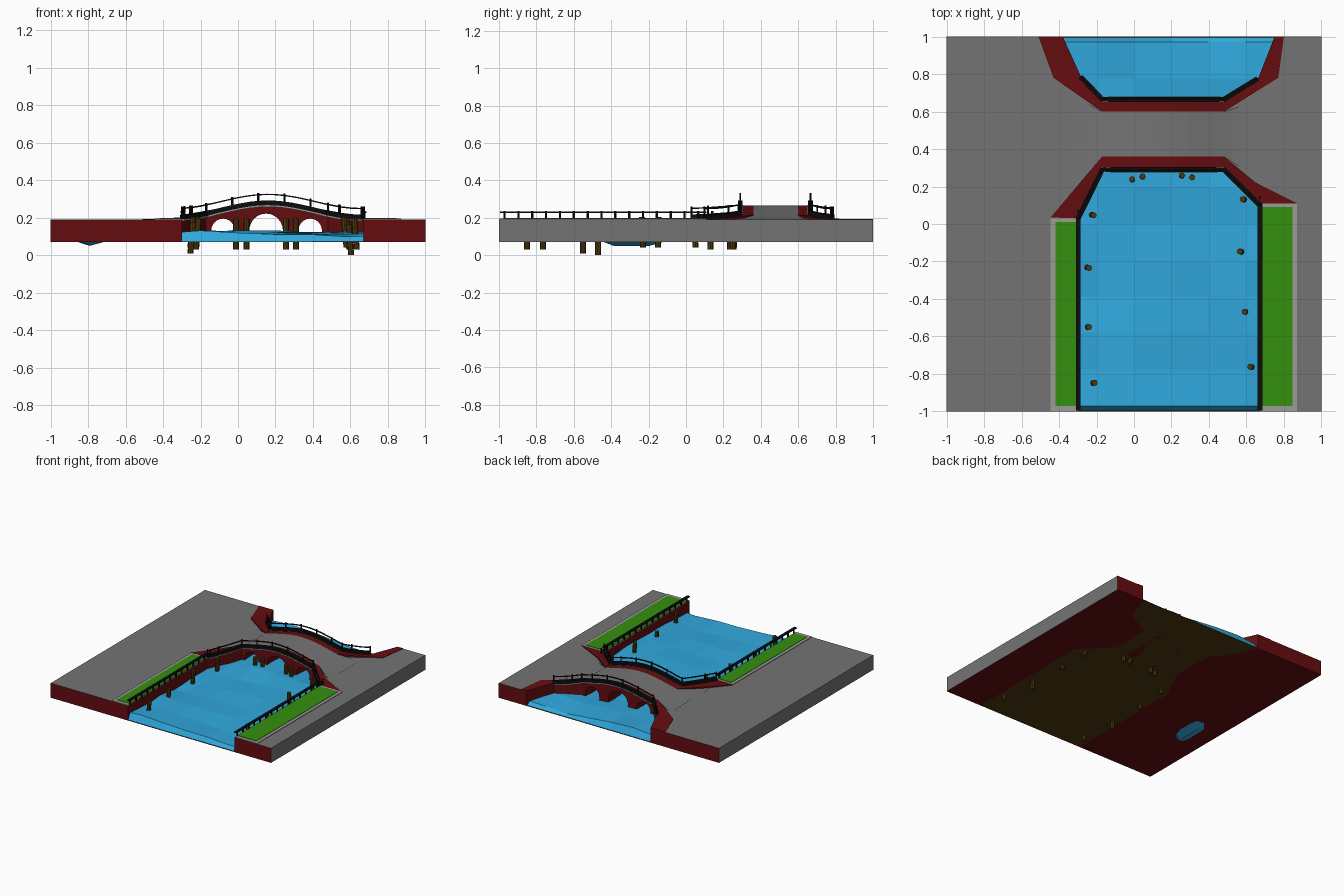
import bpy, bmesh, math, random
from mathutils import Vector

if "Cube" in bpy.data.objects:
    bpy.data.objects.remove(bpy.data.objects["Cube"])
random.seed(4)

def mat(name, c):
    m = bpy.data.materials.new(name)
    m.diffuse_color = (*c, 1)
    m.use_nodes = True
    m.node_tree.nodes["Principled BSDF"].inputs["Base Color"].default_value = m.diffuse_color
    return m
GRAY = mat("paving_gray", (.175, .175, .175))
RED = mat("brick_red", (.13, .004, .005))
BLUE = mat("water_blue", (.03, .39, .72))
GREEN = mat("grass_green", (.035, .28, .005))
LIGHT = mat("stone_light_gray", (.33, .33, .31))
BLACK = mat("iron_black", (.004, .004, .004))
BROWN = mat("wood_brown", (.075, .04, .004))

BED, TOP = .07, .19
S0, S1, Y0, Y1 = -.17, .48, .29, .665      # bridge span in x and y

def deck(x):
    """Humped height of the bridge deck."""
    t = min(1, abs(x - .16) / .5)
    return TOP + .076 * math.cos(t * math.pi / 2) ** 2

def build(name, verts, faces, mats, rule=None):
    me = bpy.data.meshes.new(name)
    me.from_pydata(verts, [], faces)
    bm = bmesh.new()
    bm.from_mesh(me)
    bmesh.ops.recalc_face_normals(bm, faces=bm.faces)
    bm.normal_update()
    for f in bm.faces:
        if rule:
            f.material_index = rule(f)
    bm.to_mesh(me)
    bm.free()
    for m in mats:
        me.materials.append(m)
    ob = bpy.data.objects.new(name, me)
    bpy.context.collection.objects.link(ob)
    return ob

def loft(name, rings, mats, rule=None):
    """Join equal rings of points and cap both ends."""
    n = len(rings[0])
    verts = [p for r in rings for p in r]
    faces = [(i * n + j, i * n + (j + 1) % n, (i + 1) * n + (j + 1) % n, (i + 1) * n + j)
             for i in range(len(rings) - 1) for j in range(n)]
    faces += [tuple(range(n)), tuple(range(len(verts) - n, len(verts)))]
    return build(name, verts, faces, mats, rule)

def prism(name, plan, z0, z1, mats, rule=None):
    return loft(name, [[(x, y, z) for x, y in plan] for z in (z0, z1)], mats, rule)

def box(name, x0, x1, y0, y1, z0, z1, m):
    return prism(name, [(x0, y0), (x1, y0), (x1, y1), (x0, y1)], z0, z1, [m])

def strip(name, path, hw, lo, hi, m):
    """Rectangular bar following a plan path and the deck height."""
    rings = []
    for i, p in enumerate(path):
        a = Vector(path[max(i - 1, 0)])
        b = Vector(path[min(i + 1, len(path) - 1)])
        d = (b - a).normalized()
        n = Vector((-d.y, d.x)) * hw
        h = deck(p[0])
        rings.append([(p[0] + s * n.x, p[1] + s * n.y, h + z)
                      for s, z in ((-1, lo), (1, lo), (1, hi), (-1, hi))])
    return loft(name, rings, [m])

def lerp(a, b, t):
    return tuple(u + (v - u) * t for u, v in zip(a, b))

def divide(a, b, n):
    return [lerp(a, b, i / n) for i in range(n + 1)]

def post(name, x, y, z0, z1, r, m, tilt=(0, 0), sides=6):
    rings = [[(x + dx + r * math.cos(2 * math.pi * k / sides),
               y + dy + r * math.sin(2 * math.pi * k / sides), z) for k in range(sides)]
             for z, dx, dy in ((z0, 0, 0), (z1, *tilt))]
    return loft(name, rings, [m])

# banks: gray paving on top and outer sides, brick elsewhere
left_edge = [(-.30, -1), (-.30, .03), (S0, Y0), (S0, Y1), (-.28, .78), (-.38, 1)]
right_edge = [(.67, -1), (.67, .11), (S1, Y0), (S1, Y1), (.66, .77), (.75, 1)]
def bank_rule(f):
    c = f.calc_center_median()
    return 0 if f.normal.z > .5 or abs(c.x) > .99 else 1
prism("left_bank", [(-1, -1)] + left_edge + [(-1, 1)], BED, TOP, [GRAY, RED], bank_rule)
prism("right_bank", [(1, -1)] + right_edge + [(1, 1)], BED, TOP, [GRAY, RED], bank_rule)
prism("canal_bed", left_edge + right_edge[::-1], BED, BED + .004, [BROWN])

# water: faceted waves, dropping at the two open ends
N = 10
xs = [-.99 + 1.98 * i / N for i in range(N + 1)]
ys = [-.996, -.97] + [-.97 + 1.94 * j / N for j in range(1, N)] + [.97, .996]
wv = []
for y in ys:
    for x in xs:
        z = .113 + random.uniform(-.014, .014) + .012 * math.sin(4 * x + 3 * y)
        if math.hypot(x + .79, y + .28) < .11:
            z = .05
        if abs(y) > .99:
            z = BED + .003
        wv.append((x, y, z))
w = N + 1
build("water", wv, [(j * w + i, j * w + i + 1, (j + 1) * w + i + 1, (j + 1) * w + i)
                    for j in range(len(ys) - 1) for i in range(N)], [BLUE])

# bridge span with three arches, one profile pushed through y
prof = [(S0, BED)]
for cx, r, spring, crown in ((-.08, .063, .13, .195), (.15, .09, .13, .222), (.385, .063, .13, .195)):
    prof.append((cx - r, BED))
    prof += [(cx - r * math.cos(math.pi * k / 12), spring + (crown - spring) * math.sin(math.pi * k / 12))
             for k in range(13)]
    prof.append((cx + r, BED))
prof.append((S1, BED))
prof += [(x, deck(x)) for x, _ in divide((S1, 0), (S0, 0), 14)]
def span_rule(f):
    c = f.calc_center_median()
    on_top = abs(c.z - deck(c.x)) < .006 and f.normal.z > .5
    return 0 if on_top and .36 < c.y < .60 else 1
loft("bridge_span", [[(x, y, z) for x, z in prof] for y in (Y0, .36, .60, Y1)],
     [GRAY, RED], span_rule)

# gray ramps from the banks up to the span
for name, xa, xb, ya, yb in (("left_ramp", -.34, S0, (.16, .36), (.69, .60)),
                             ("right_ramp", .66, S1, (.24, .36), (.66, .60))):
    rings = []
    for t in (0, .25, .5, .75, 1):
        x = xa + (xb - xa) * t
        a, b, h = ya[0] + (ya[1] - ya[0]) * t, yb[0] + (yb[1] - yb[0]) * t, deck(x) + .0005
        rings.append([(x, a, .17), (x, b, .17), (x, b, h), (x, a, h)])
    loft(name, rings, [GRAY])

# brick wing walls that widen away from the span
def wing(name, inner, outer):
    rings = []
    for k in range(len(inner) - 1):
        for t in (0, .33, .67, 1):
            a, b = lerp(inner[k], inner[k + 1], t), lerp(outer[k], outer[k + 1], t)
            if rings and t == 0:
                continue
            h = deck(a[0]) + .003
            rings.append([(*a, .15), (*b, .15), (*b, h), (*a, h)])
    loft(name, rings, [RED])
wing("front_left_wing", [(-.30, .03), (S0, Y0)], [(-.445, .035), (S0, .36)])
wing("front_right_wing", [(.67, .11), (.57, .205), (S1, Y0)], [(.87, .11), (.65, .22), (S1, .36)])
wing("back_left_wing", [(-.38, 1), (-.28, .78), (S0, Y1)], [(-.51, 1), (-.43, .78), (S0, .60)])
wing("back_right_wing", [(.75, 1), (.66, .77), (S1, Y1)], [(.80, 1), (.77, .78), (S1, .60)])

# bridge parapets: stone ledge, black curb, thin handrail and posts
front = divide((-.298, .03), (S0, Y0), 3) + divide((S0, Y0), (S1, Y0), 14)[1:] + divide((S1, Y0), (.672, .10), 3)[1:]
back = divide((-.285, .785), (S0, Y1), 3) + divide((S0, Y1), (S1, Y1), 14)[1:] + divide((S1, Y1), (.66, .775), 3)[1:]
for side, path in (("front", front), ("back", back)):
    strip(side + "_stone_ledge", path, .0145, -.008, .001, LIGHT)
    strip(side + "_curb", path, .013, .001, .026, BLACK)
    strip(side + "_handrail", path, .004, .055, .062, BLACK)
    for k in (0, 1, 3, 6, 9, 12, 15, 17, 18, 20):
        if k < len(path):
            x, y = path[k]
            h = deck(x)
            post(side + "_parapet_post", x, y, h, h + .069, .006, BLACK)

# lawns with stone borders and low railings along the quays
for side, x_rail, xa, xb, ga, gb, end in (("left", -.298, -.445, -.30, -.42, -.305, .03),
                                          ("right", .672, .67, .87, .675, .845, .11)):
    box(side + "_lawn_border", xa, xb, -.998, end, .185, .195, LIGHT)
    box(side + "_lawn", ga, gb, -.97, end - .02, .19, .198, GREEN)
    strip(side + "_quay_rail", [(x_rail, -.995), (x_rail, end)], .0125, .036, .043, BLACK)
    n = round((end + .97) / .074)
    for k in range(n + 1):
        post(side + "_quay_post", x_rail, -.97 + .074 * k, TOP, TOP + .046, .007, BLACK)

# leaning mooring piles standing in the water
piles = [(-.21, -.85, .03), (-.24, -.55, .01), (-.24, -.23, .04), (-.215, .05, .04),
         (-.01, .235, .03), (.045, .25, .03), (.255, .255, .03), (.31, .25, .03),
         (.58, .13, .03), (.565, -.15, .04), (.59, -.47, 0), (.62, -.765, .03)]
for x, y, z in piles:
    lean = .014 * (1 if x > .4 else -1 if x < -.1 else 0)
    post("mooring_pile", x + lean, y, z, z + .165, .016, BROWN, (-lean, random.uniform(-.006, .006)), 8)
